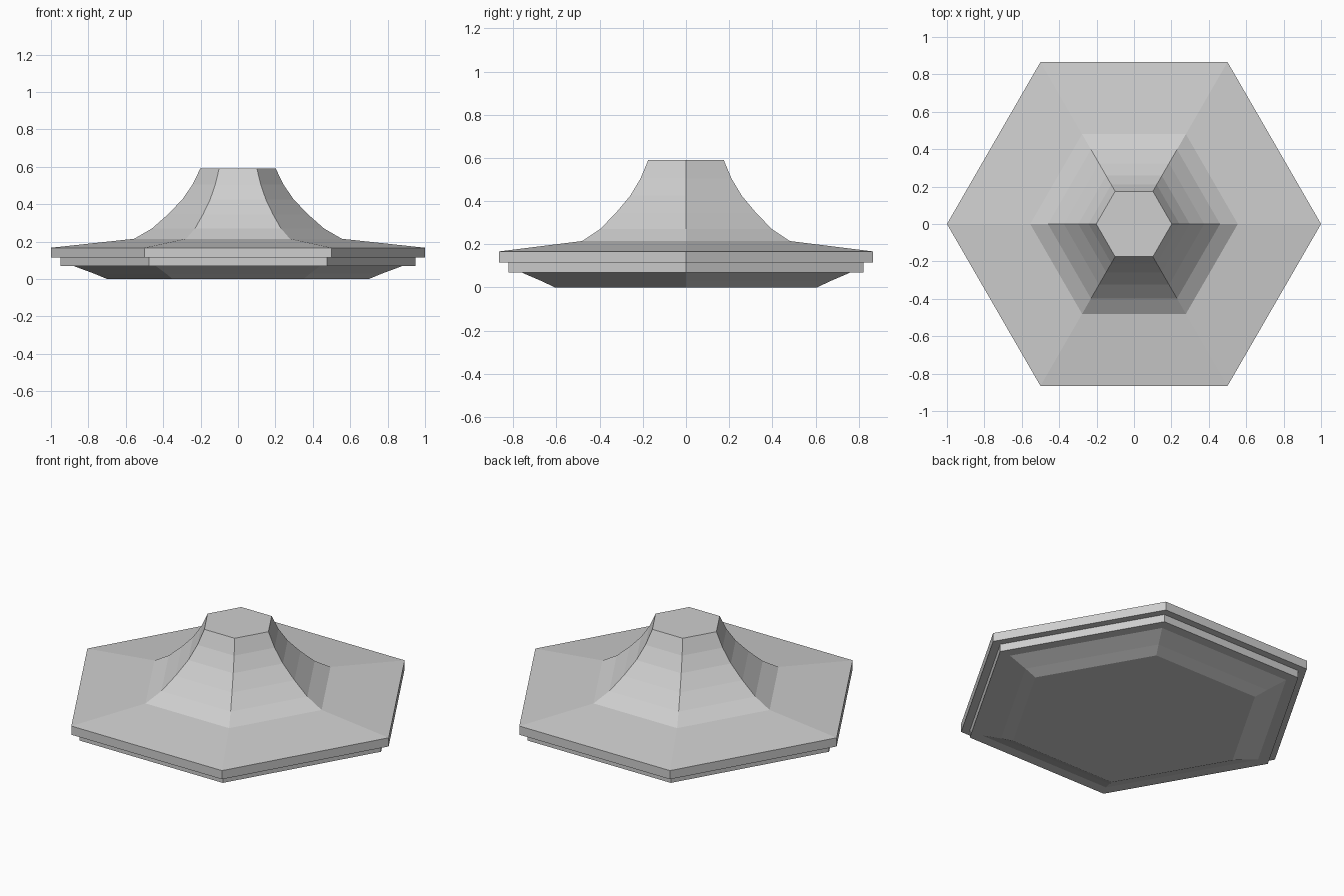
import bpy
import bmesh
from math import cos, sin, tau

SIDES = 6

default_cube = bpy.data.objects.get("Cube")
if default_cube:
    bpy.data.objects.remove(default_cube, do_unlink=True)

grey = bpy.data.materials.new("plain grey")
grey.use_nodes = True
grey.diffuse_color = (0.62, 0.62, 0.62, 1)
grey.node_tree.nodes["Principled BSDF"].inputs["Base Color"].default_value = grey.diffuse_color


def hex_shell(name, profile, cap_bottom=False, cap_top=False):
    """Sweep a (radius, height) profile, listed bottom to top, round six sides."""
    bm = bmesh.new()
    rings = [[bm.verts.new((r * cos(tau * i / SIDES), r * sin(tau * i / SIDES), z))
              for i in range(SIDES)] for r, z in profile]
    for low, high in zip(rings, rings[1:]):
        for i in range(SIDES):
            j = (i + 1) % SIDES
            bm.faces.new((low[i], low[j], high[j], high[i]))
    if cap_bottom:
        bm.faces.new(rings[0][::-1])
    if cap_top:
        bm.faces.new(rings[-1])
    mesh = bpy.data.meshes.new(name)
    bm.to_mesh(mesh)
    bm.free()
    mesh.materials.append(grey)
    obj = bpy.data.objects.new(name, mesh)
    bpy.context.collection.objects.link(obj)
    return obj


# Tapered underside with its flat floor
hex_shell("underside", [(0.70, 0), (0.77, 0.029), (0.88, 0.07)], cap_bottom=True)

# Stepped ring between the underside and the rim
hex_shell("lower_ring", [(0.88, 0.07), (0.95, 0.07), (0.95, 0.115)])

# Widest rim and the shallow deck sloping up to the tower
hex_shell("rim_and_deck", [(0.95, 0.115), (1, 0.115), (1, 0.167), (0.555, 0.215)])

# Flared tower with a flat top
hex_shell("flared_tower", [(0.555, 0.215), (0.46, 0.27), (0.375, 0.345),
                           (0.298, 0.425), (0.243, 0.505), (0.202, 0.59)], cap_top=True)
